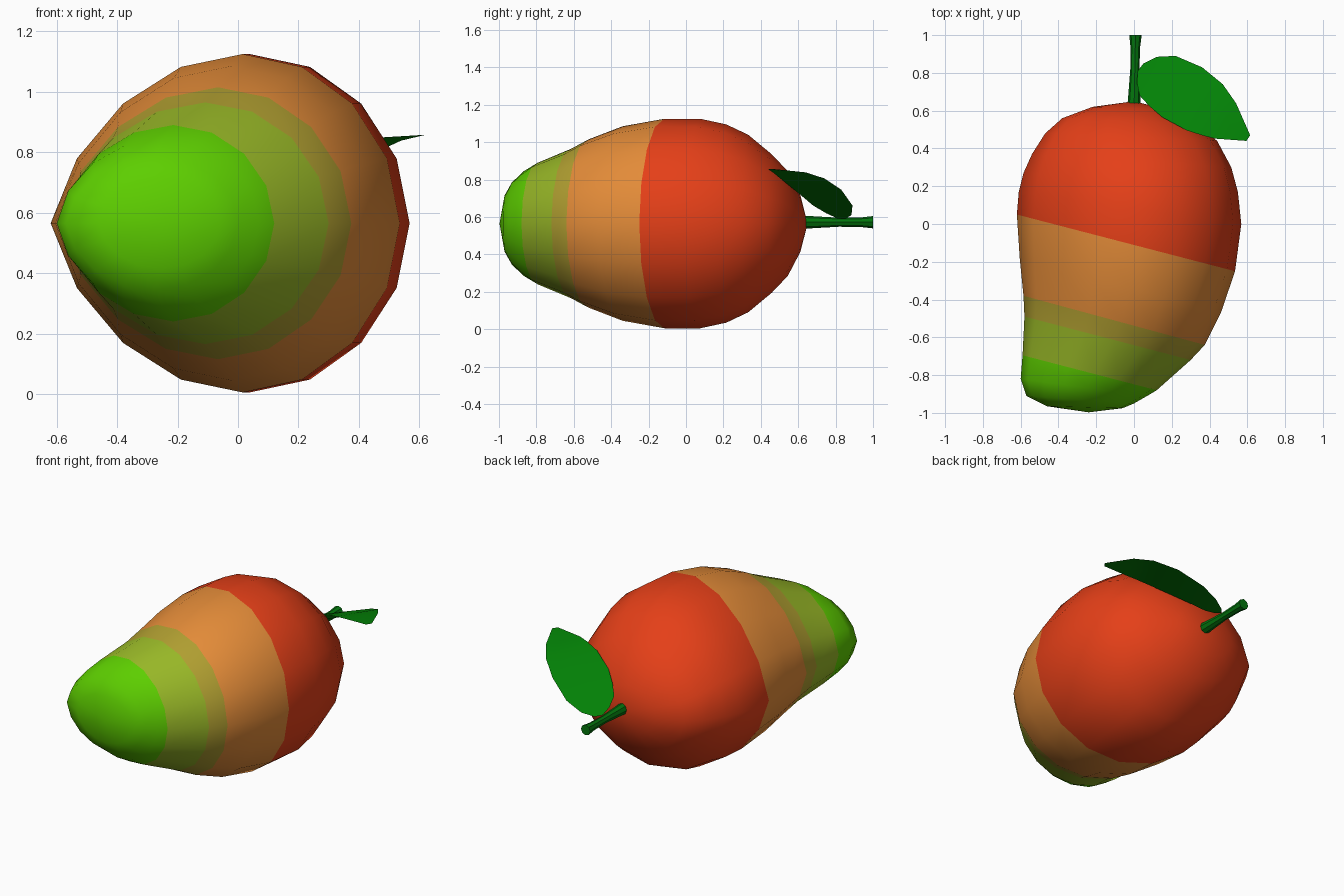
import bpy, bmesh, math
from mathutils import Vector

cube = bpy.data.objects.get("Cube")
if cube:
    bpy.data.objects.remove(cube)


def material(name, rgb):
    m = bpy.data.materials.new(name)
    m.use_nodes = True
    m.diffuse_color = (*rgb, 1)
    m.node_tree.nodes["Principled BSDF"].inputs["Base Color"].default_value = (*rgb, 1)
    return m


RED = material("ripe red", (0.78, 0.05, 0.009))
ORANGE = material("warm orange", (0.77, 0.26, 0.04))
OLIVE = material("olive yellow", (0.43, 0.34, 0.03))
LIME = material("yellow green", (0.31, 0.47, 0.02))
GREEN = material("bright green", (0.11, 0.62, 0.0))
LEAF = material("leaf green", (0.001, 0.23, 0.002))
STEM = material("stem green", (0.001, 0.18, 0.004))


def build(name, bm, mats, smooth_angle):
    mesh = bpy.data.meshes.new(name)
    bm.to_mesh(mesh)
    bm.free()
    for m in mats:
        mesh.materials.append(m)
    ob = bpy.data.objects.new(name, mesh)
    bpy.context.collection.objects.link(ob)
    bpy.ops.object.select_all(action="DESELECT")
    ob.select_set(True)
    bpy.context.view_layer.objects.active = ob
    bpy.ops.object.shade_smooth_by_angle(angle=math.radians(smooth_angle))


def loft(rings, start, end, colour_of=lambda j: 0):
    """Skin closed rings of points, with a fan to a point at each end."""
    bm = bmesh.new()
    loops = [[bm.verts.new(p) for p in ring] for ring in rings]
    n = len(loops[0])
    tips = bm.verts.new(start), bm.verts.new(end)
    for i in range(n):
        k = (i + 1) % n
        bm.faces.new((tips[0], loops[0][i], loops[0][k])).material_index = colour_of(0)
        for j in range(len(loops) - 1):
            f = bm.faces.new((loops[j][i], loops[j + 1][i], loops[j + 1][k], loops[j][k]))
            f.material_index = colour_of(j + 1)
        bm.faces.new((loops[-1][i], tips[1], loops[-1][k])).material_index = colour_of(len(loops))
    bmesh.ops.recalc_face_normals(bm, faces=bm.faces)
    return bm


# Fruit: tilted oval rings (right end x, y, left end x, y, half height)
MID = 0.565
sections = [
    (-0.46, -0.965, -0.06, -0.975, 0.15), (-0.57, -0.91, 0.0, -0.95, 0.22),
    (-0.6, -0.82, 0.07, -0.91, 0.28), (-0.59, -0.695, 0.12, -0.88, 0.325),
    (-0.58, -0.49, 0.30, -0.72, 0.40), (-0.585, -0.38, 0.375, -0.64, 0.45),
    (-0.605, -0.18, 0.46, -0.47, 0.52), (-0.62, 0.05, 0.535, -0.25, 0.56),
    (-0.61, 0.17, 0.568, 0.0, 0.56), (-0.585, 0.27, 0.55, 0.17, 0.53),
    (-0.54, 0.37, 0.515, 0.3, 0.475), (-0.47, 0.48, 0.44, 0.44, 0.37),
    (-0.38, 0.56, 0.32, 0.53, 0.28), (-0.22, 0.62, 0.18, 0.605, 0.15)]
SIDES = 16


def oval(x0, y0, x1, y1, h):
    """Ring whose crest leans toward the second end, more so where it is tall."""
    c, r = Vector((x0 + x1, y0 + y1, 0)) / 2, Vector((x1 - x0, y1 - y0, 0)) / 2
    points = []
    for i in range(SIDES):
        u, s = math.cos(math.tau * i / SIDES), math.sin(math.tau * i / SIDES)
        u += 0.18 * h * abs(s) * (1 - u)
        points.append(c + r * u + Vector((0, 0, MID + h * s)))
    return points


def band(j):
    return 0 if j >= 8 else 1 if j >= 6 else 2 if j == 5 else 3 if j == 4 else 4


fruit = loft([oval(*s) for s in sections], (-0.24, -0.997, MID), (0, 0.65, MID), band)
build("fruit", fruit, [RED, ORANGE, OLIVE, LIME, GREEN], 50)

# Stem: slim rod, flared at both ends
stem_rings = []
for y, r in ((0.6, 0.037), (0.68, 0.032), (0.82, 0.024), (0.94, 0.026), (1.0, 0.033)):
    stem_rings.append([(0.02 * (y - 0.6) + r * math.cos(math.tau * i / 8), y,
                        0.572 + r * math.sin(math.tau * i / 8)) for i in range(8)])
build("stem", loft(stem_rings, (0, 0.6, 0.572), (0.008, 1.0, 0.572)), [STEM], 30)

# Leaf: single sheet arching up and away from the stem
back = [(0.02, 0.81), (0.05, 0.85), (0.12, 0.885), (0.22, 0.89), (0.36, 0.83),
        (0.47, 0.74), (0.54, 0.64), (0.615, 0.47)]
front = [(0.015, 0.75), (0.03, 0.68), (0.08, 0.625), (0.15, 0.565), (0.28, 0.495),
         (0.37, 0.467), (0.43, 0.452), (0.595, 0.44)]


def leaf_point(x, y):
    t = x - 0.9 * (y - 0.82)
    return (x, y, 0.575 + 0.6 * t - 0.32 * t * t)


leaf = bmesh.new()
rows = []
for (ax, ay), (bx, by) in zip(back, front):
    rows.append([leaf.verts.new(leaf_point(ax + (bx - ax) * u, ay + (by - ay) * u))
                 for u in (0, 0.5, 1)])
for p, q in zip(rows, rows[1:]):
    for i in range(2):
        leaf.faces.new((p[i], p[i + 1], q[i + 1], q[i]))
build("leaf", leaf, [LEAF], 30)
